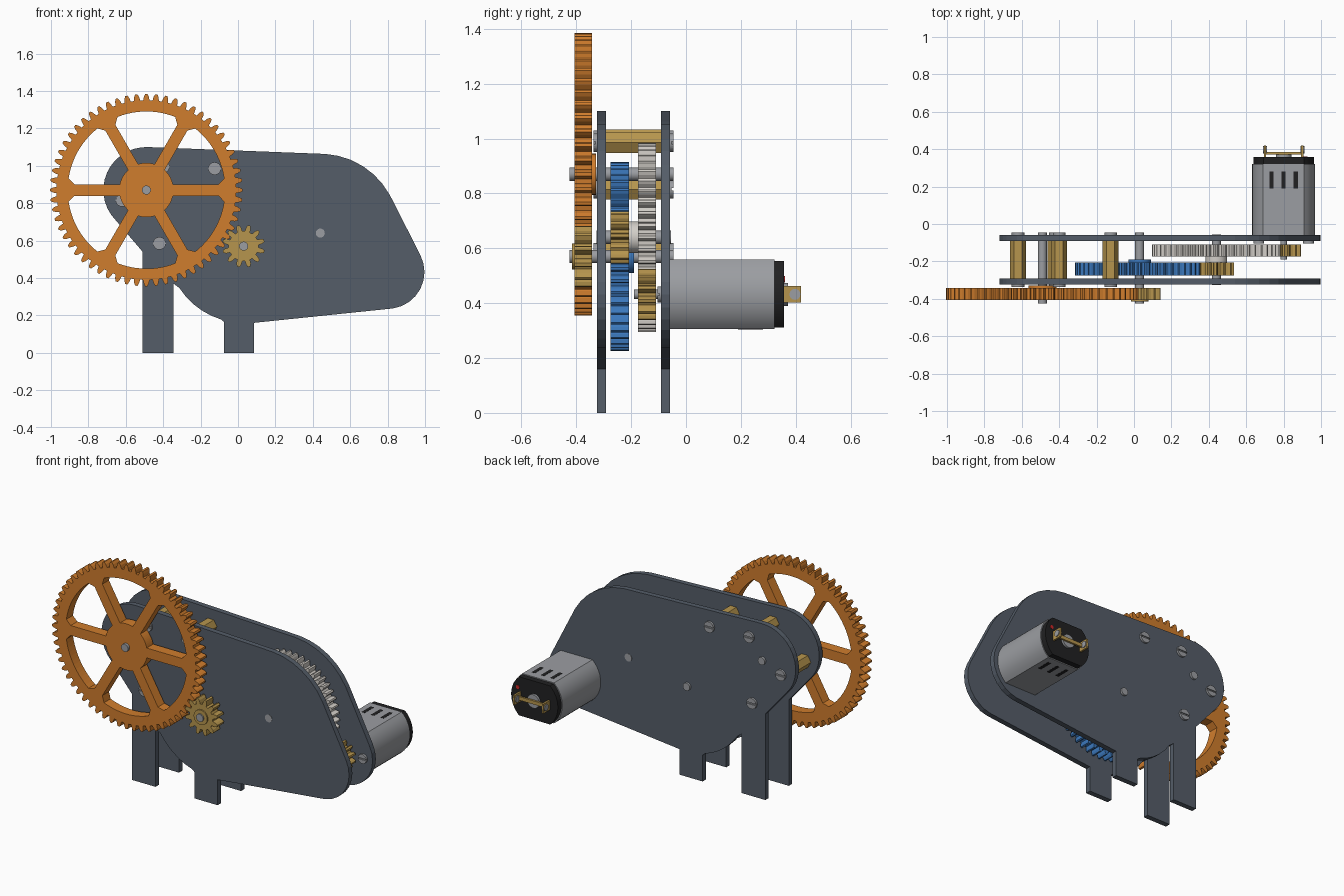
import bpy, bmesh
from math import sin, cos, pi, radians, asin, atan2, hypot

if "Cube" in bpy.data.objects:
    bpy.data.objects.remove(bpy.data.objects["Cube"])


def mat(name, c):
    m = bpy.data.materials.new(name)
    m.diffuse_color = (*c, 1)
    m.use_nodes = True
    m.node_tree.nodes["Principled BSDF"].inputs["Base Color"].default_value = m.diffuse_color
    return m


SLATE = mat("slate", (.09, .11, .14))
ORANGE = mat("orange", (.63, .205, .026))
BRASS = mat("brass", (.47, .30, .075))
BLUE = mat("blue", (.045, .19, .51))
PALE = mat("pale", (.65, .62, .58))
STEEL = mat("steel", (.33, .34, .36))
BLACK = mat("black", (.015, .015, .016))
RED = mat("red", (.6, .02, .02))


def arc(c, r, a0, a1, n):
    """Points on an arc, angles in degrees."""
    return [(c[0] + r * cos(radians(a0 + (a1 - a0) * i / n)),
             c[1] + r * sin(radians(a0 + (a1 - a0) * i / n))) for i in range(n + 1)]


def circle(c, r, n=28, start=0):
    return arc(c, r, start, start + 360, n)[:-1]


def prism(name, loops, y0, y1, m, smooth=False):
    """Extrude x-z outlines (inner loops become holes) from y0 to y1."""
    cu = bpy.data.curves.new(name, 'CURVE')
    cu.dimensions = '2D'
    cu.fill_mode = 'BOTH'
    cu.extrude = (y1 - y0) / 2
    for pts in loops:
        s = cu.splines.new('POLY')
        s.points.add(len(pts) - 1)
        for p, (x, z) in zip(s.points, pts):
            p.co = (x, z, 0, 1)
        s.use_cyclic_u = True
        s.use_smooth = False
    ob = bpy.data.objects.new(name, cu)
    bpy.context.collection.objects.link(ob)
    ob.rotation_euler.x = pi / 2
    ob.location.y = (y0 + y1) / 2
    bpy.ops.object.select_all(action='DESELECT')
    ob.select_set(True)
    bpy.context.view_layer.objects.active = ob
    bpy.ops.object.convert(target='MESH')
    ob = bpy.context.view_layer.objects.active
    bm = bmesh.new()
    bm.from_mesh(ob.data)
    bmesh.ops.remove_doubles(bm, verts=bm.verts, dist=1e-5)
    bmesh.ops.recalc_face_normals(bm, faces=bm.faces)
    bm.to_mesh(ob.data)
    bm.free()
    ob.data.materials.clear()
    ob.data.materials.append(m)
    if smooth:
        bpy.ops.object.shade_smooth_by_angle(angle=radians(30))
    return ob


def disc(name, c, r, y0, y1, m, n=28):
    return prism(name, [circle(c, r, n)], y0, y1, m, smooth=True)


def box(name, x0, x1, y0, y1, z0, z1, m):
    return prism(name, [[(x0, z0), (x1, z0), (x1, z1), (x0, z1)]], y0, y1, m)


def gear(name, c, n, r, y0, y1, m, phase=0., spokes=0):
    mod = 2 * r / n
    pts = []
    for i in range(n):
        for f, k in ((-.34, -1.2), (-.25, 0), (-.11, .85), (.11, .85), (.25, 0), (.34, -1.2)):
            a, q = phase + (i + f) * 2 * pi / n, r + k * mod
            pts.append((c[0] + q * cos(a), c[1] + q * sin(a)))
    loops = [pts]
    # windows between the spokes, flared where they meet the rim
    r1, r2, hw = .29 * r, .84 * r, .062 * r
    for i in range(spokes):
        a, b = 360 / spokes * i, 360 / spokes * (i + 1)

        def side(q, w):
            return asin(w / q) * 180 / pi
        i1, o1, o2 = side(r1, hw), side(r2 * .92, hw), side(r2, hw * 2)
        loops.append(arc(c, r1, b - i1, a + i1, 8) + arc(c, r2 * .92, a + o1, a + o1, 1)[:1]
                     + arc(c, r2, a + o2, b - o2, 12) + arc(c, r2 * .92, b - o1, b - o1, 1)[:1])
    return prism(name, loops, y0, y1, m)


def mesh_phase(c1, n1, c2, n2, p1=0.):
    """Phase of gear 2 so that its gap meets the tooth of gear 1."""
    th = atan2(c2[1] - c1[1], c2[0] - c1[0])
    f = (th - p1) * n1 / (2 * pi)
    return th + pi - (.5 - f) * 2 * pi / n2


# Shaft centres (x, z)
OUT, MID, FIRST, MOTOR = (-.49, .87), (.03, .57), (.44, .64), (.80, .432)

# Side plates with feet
outline = ([(-.075, .165), (-.075, 0), (.085, 0), (.085, .16)]
           + arc(MOTOR, .197, -82, 27, 8) + arc(FIRST, .424, 29, 86, 6)
           + arc(OUT, .23, 87, 225, 14)
           + [(-.51, .54), (-.51, 0), (-.345, 0), (-.345, .37)]
           + arc(MID, .41, 213, 253, 5))
prism("front_plate", [outline], -.324, -.291, SLATE)
prism("back_plate", [outline], -.091, -.058, SLATE)

# Output stage
d = hypot(OUT[0] - MID[0], OUT[1] - MID[1])
gear("output_gear", OUT, 60, d * 60 / 72, -.407, -.342, ORANGE, 0, 6)
disc("output_gear_boss", OUT, .075, -.342, -.328, ORANGE)
gear("output_pinion", MID, 12, d * 12 / 72, -.407, -.342, BRASS, mesh_phase(OUT, 60, MID, 12))
disc("output_pinion_boss", MID, .047, -.415, -.407, BRASS)

# Middle stage
d = hypot(MID[0] - FIRST[0], MID[1] - FIRST[1])
gear("middle_gear", MID, 48, d * .8, -.276, -.207, BLUE, 0, 6)
disc("middle_gear_boss", MID, .06, -.207, -.19, BLUE)
gear("middle_pinion", FIRST, 12, d * .2, -.276, -.207, BRASS, mesh_phase(MID, 48, FIRST, 12))

# First stage
d = hypot(MOTOR[0] - FIRST[0], MOTOR[1] - FIRST[1])
gear("first_gear", FIRST, 48, d * .8, -.175, -.109, PALE, 0, 6)
disc("first_gear_boss", FIRST, .058, -.207, -.175, PALE)
gear("motor_pinion", MOTOR, 12, d * .2, -.175, -.109, BRASS, mesh_phase(FIRST, 48, MOTOR, 12))

# Shafts
disc("output_shaft", OUT, .024, -.424, -.045, STEEL)
disc("middle_shaft", MID, .024, -.424, -.045, STEEL)
disc("first_shaft", FIRST, .024, -.327, -.055, STEEL)
disc("motor_shaft", MOTOR, .017, -.19, .0, STEEL)


def screw(name, c, y, out, r=.034):
    """Slotted screw head on a plate face at y, pointing along out (+1 or -1)."""
    a, b = y + out * .006, y + out * .013
    disc(name + "_base", c, r, *sorted((y, a)), STEEL)
    prism(name + "_slotted_top", [arc(c, r, 8, 172, 12), arc(c, r, 188, 352, 12)],
          *sorted((a, b)), STEEL)


# Hexagonal standoffs with a screw at each end
for i, c in enumerate([(-.62, .815), (-.42, .585), (-.125, .985), (-.40, .995)]):
    prism(f"standoff_{i}", [circle(c, .043, 6)], -.291, -.091, BRASS)
    screw(f"front_screw_{i}", c, -.324, -1)
    screw(f"back_screw_{i}", c, -.058, 1)

# Motor screws on the inside of the back plate
for i, x in enumerate((.667, .933)):
    screw(f"motor_screw_{i}", (x, MOTOR[1]), -.091, -1, .029)


# Motor can: a round with flats on top and bottom
def can(r, h):
    a = asin(h / r) * 180 / pi
    return arc(MOTOR, r, -a, a, 12) + arc(MOTOR, r, 180 - a, 180 + a, 12)


prism("motor_can", [can(.168, .127)], -.058, .322, STEEL, True)
prism("motor_end_cap", [can(.162, .121)], .322, .358, BLACK, True)
for s in (-1, 1):
    z = MOTOR[1] + s * .1265
    for i, dx in enumerate((-.065, 0, .065)):
        x = MOTOR[0] + dx
        box(f"vent_{s}_{i}", x - .011, x + .011, .19, .28, z - .0015, z + .0015, BLACK)

# Motor rear: bearing, terminals and bridge
disc("rear_bearing", MOTOR, .042, .358, .372, STEEL)
disc("polarity_mark", (.915, MOTOR[1] + .055), .012, .358, .361, RED, 12)
box("terminal_bridge", .70, .90, .372, .384, MOTOR[1] - .011, MOTOR[1] + .011, BRASS)
for i, x in enumerate((.70, .90)):
    box(f"terminal_{i}", x - .006, x + .006, .358, .42, MOTOR[1] - .03, MOTOR[1] + .03, BRASS)
    bpy.ops.mesh.primitive_cylinder_add(vertices=16, radius=.02, depth=.022,
                                        location=(x, .397, MOTOR[1]), rotation=(0, pi / 2, 0))
    rivet = bpy.context.object
    rivet.name = f"terminal_eyelet_{i}"
    rivet.data.materials.append(STEEL)
